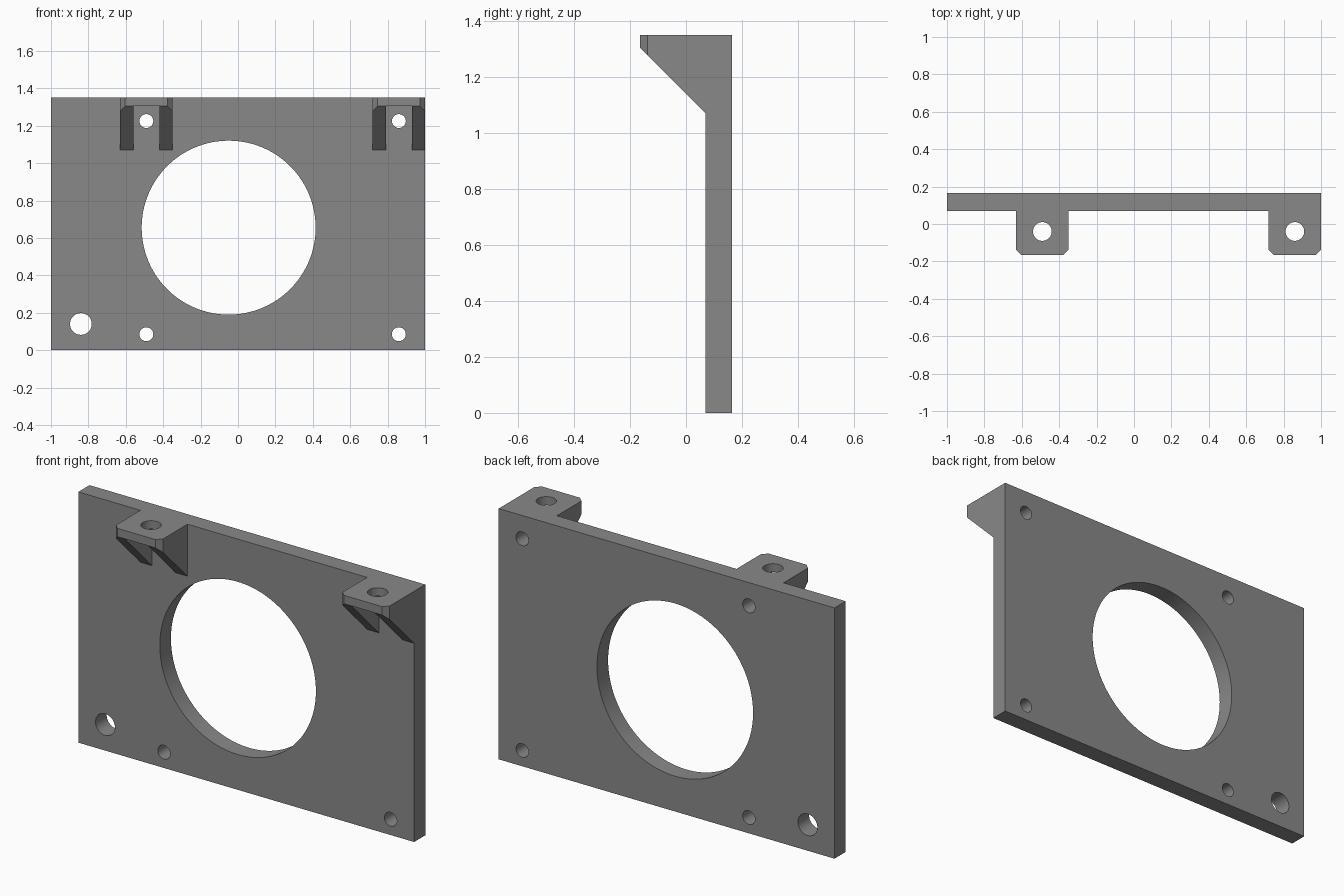
import bpy, bmesh, math
from mathutils import Matrix, Vector

if "Cube" in bpy.data.objects:
    bpy.data.objects.remove(bpy.data.objects["Cube"])

W, H = 1.0, 1.35                  # half width, height
BACK, FACE, FRONT = 0.165, 0.07, -0.165
BRACKETS = (-0.49, 0.86)          # bracket centre lines
HALF, CH = 0.14, 0.027            # bracket half width, corner chamfer
SHELF = 1.305                     # underside of the bracket shelf

grey = bpy.data.materials.new("mid grey")
grey.diffuse_color = (0.25, 0.25, 0.25, 1)
grey.use_nodes = True
grey.node_tree.nodes["Principled BSDF"].inputs["Base Color"].default_value = grey.diffuse_color


def prism(name, points, offset):
    """Extrude a closed 3D outline along an offset."""
    bm = bmesh.new()
    face = bm.faces.new([bm.verts.new(p) for p in points])
    ext = bmesh.ops.extrude_face_region(bm, geom=[face])
    verts = [v for v in ext["geom"] if isinstance(v, bmesh.types.BMVert)]
    bmesh.ops.translate(bm, verts=verts, vec=Vector(offset))
    bmesh.ops.recalc_face_normals(bm, faces=bm.faces)
    return add(name, bm)


def add(name, bm):
    mesh = bpy.data.meshes.new(name)
    bm.to_mesh(mesh)
    bm.free()
    mesh.materials.append(grey)
    ob = bpy.data.objects.new(name, mesh)
    bpy.context.collection.objects.link(ob)
    return ob


def rod(centre, radius, depth, along_y, sides=48):
    bm = bmesh.new()
    m = Matrix.Translation(centre)
    if along_y:
        m = m @ Matrix.Rotation(math.pi / 2, 4, 'X')
    bmesh.ops.create_cone(bm, cap_ends=True, segments=sides, radius1=radius,
                          radius2=radius, depth=depth, matrix=m)
    return add("hole_cutter", bm)


# Plate with both brackets, as one plan outline
plan = [(-W, BACK), (-W, FACE)]
for c in BRACKETS:
    l, r = c - HALF, c + HALF
    plan += [(l, FACE), (l, FRONT + CH), (l + CH, FRONT),
             (r - CH, FRONT), (r, FRONT + CH)]
    if r < W - 0.01:
        plan.append((r, FACE))
plan.append((W, BACK))
body = prism("mounting_plate", [(x, y, 0) for x, y in plan], (0, 0, H))

# Sloped space below the brackets
slope = [(-0.4, -0.1), (FACE, -0.1), (FACE, 1.07), (-0.4, 1.54)]
cutters = [prism("slope_cutter", [(-1.2, y, z) for y, z in slope], (2.4, 0, 0))]

# Channels between gussets, shelf holes and mounting holes
for c in BRACKETS:
    channel = [(-0.4, 0.9), (FACE, 0.9), (FACE, SHELF), (-0.4, SHELF)]
    cutters.append(prism("channel_cutter",
                         [(c - 0.07, y, z) for y, z in channel], (0.14, 0, 0)))
    cutters.append(rod((c, -0.04, 1.33), 0.05, 0.2, False))
    for z in (0.085, 1.225):
        cutters.append(rod((c, 0.12, z), 0.037, 0.3, True))

# Large opening and cable hole
cutters.append(rod((-0.05, 0.12, 0.655), 0.465, 0.3, True, 128))
cutters.append(rod((-0.84, 0.12, 0.14), 0.058, 0.3, True))

for cutter in cutters:
    mod = body.modifiers.new("cut", 'BOOLEAN')
    mod.operation, mod.solver, mod.object = 'DIFFERENCE', 'EXACT', cutter

# Apply the cuts and drop the cutters
bpy.context.view_layer.update()
graph = bpy.context.evaluated_depsgraph_get()
result = bpy.data.meshes.new_from_object(body.evaluated_get(graph))
body.modifiers.clear()
body.data = result
for cutter in cutters:
    bpy.data.objects.remove(cutter)

bpy.context.view_layer.objects.active = body
body.select_set(True)
bpy.ops.object.shade_smooth_by_angle(angle=math.radians(30))
